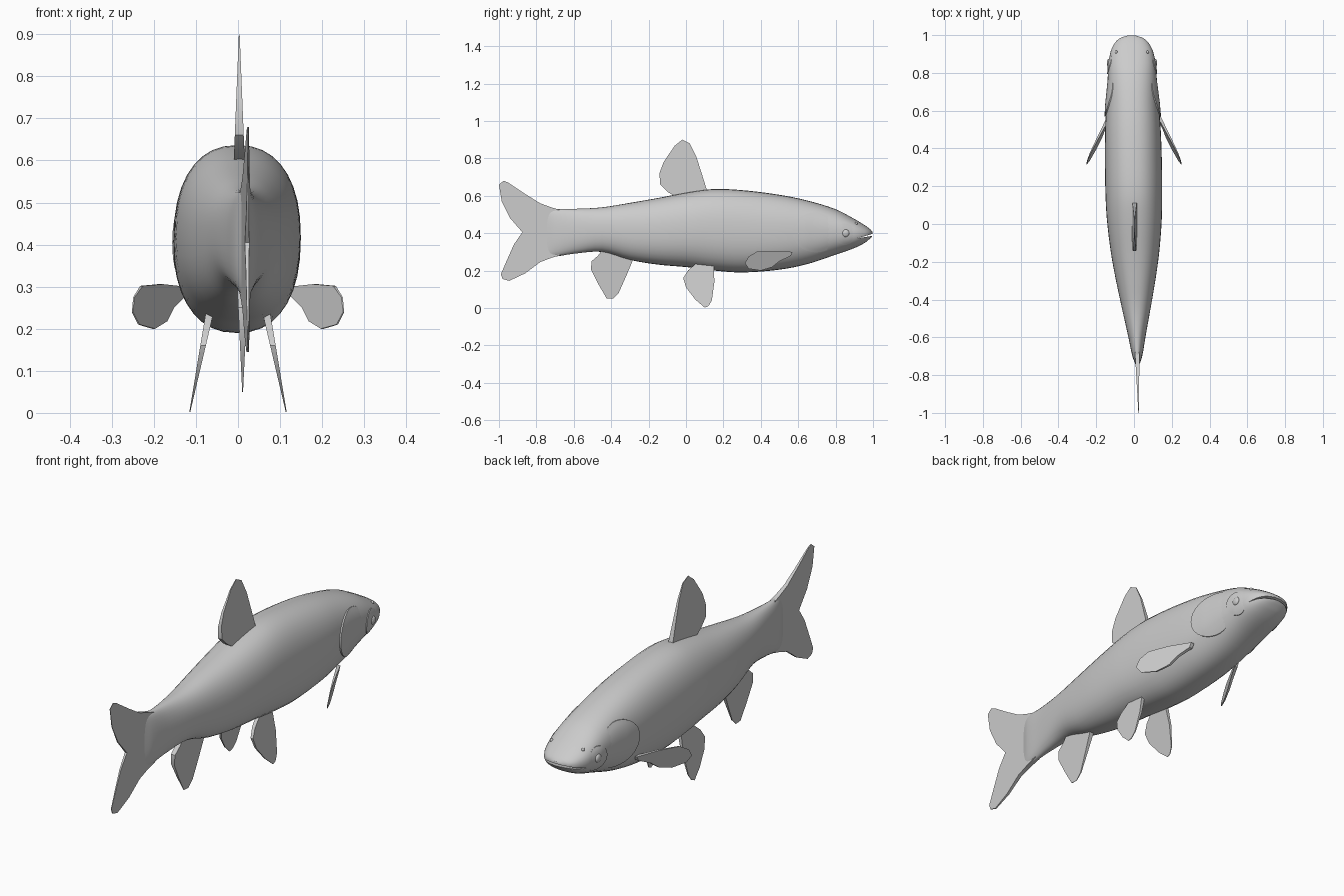
import bpy, bmesh, math
from mathutils import Vector

cube = bpy.data.objects.get("Cube")
if cube:
    bpy.data.objects.remove(cube, do_unlink=True)

grey = bpy.data.materials.new("plain grey")
grey.use_nodes = True
grey.diffuse_color = (0.6, 0.6, 0.6, 1)
grey.node_tree.nodes["Principled BSDF"].inputs["Base Color"].default_value = (0.6, 0.6, 0.6, 1)

# Body stations: y, top z, bottom z, half width
STATIONS = [
    (-0.75, 0.525, 0.275, 0.008), (-0.70, 0.53, 0.275, 0.026),
    (-0.60, 0.53, 0.29, 0.045), (-0.45, 0.538, 0.30, 0.075),
    (-0.30, 0.562, 0.257, 0.104), (-0.15, 0.588, 0.232, 0.128),
    (0.02, 0.62, 0.217, 0.145), (0.15, 0.636, 0.2, 0.15),
    (0.30, 0.63, 0.19, 0.151), (0.50, 0.605, 0.205, 0.147),
    (0.65, 0.574, 0.235, 0.137), (0.80, 0.528, 0.285, 0.128),
    (0.90, 0.476, 0.32, 0.116), (0.955, 0.443, 0.348, 0.092),
    (0.985, 0.421, 0.372, 0.06), (0.998, 0.407, 0.386, 0.02)]
POWER = 2.3
SIDES = 36


def bend(y):
    """Sideways drift of the spine."""
    return 0.022 * (0.1 - y) if y < 0.1 else -0.014 * (y - 0.1)


def section(y):
    """Top, bottom and half width at y, by smooth interpolation."""
    last = len(STATIONS) - 1
    y = min(max(y, STATIONS[0][0]), STATIONS[-1][0])
    i = max(k for k in range(last) if STATIONS[k][0] <= y)
    a, b = STATIONS[i], STATIONS[i + 1]
    p, q = STATIONS[max(i - 1, 0)], STATIONS[min(i + 2, last)]
    span = b[0] - a[0]
    t = (y - a[0]) / span
    out = []
    for c in (1, 2, 3):
        m = (b[c] - p[c]) / (b[0] - p[0]) * span
        n = (q[c] - a[c]) / (q[0] - a[0]) * span
        out.append((2*t**3 - 3*t*t + 1) * a[c] + (t**3 - 2*t*t + t) * m
                   + (3*t*t - 2*t**3) * b[c] + (t**3 - t*t) * n)
    return out


def skin_x(y, z):
    """Half width of the body at a point on its flank."""
    top, low, w = section(y)
    d = min(abs(2 * z - top - low) / (top - low), 1)
    return w * (1 - d ** POWER) ** (1 / POWER)


def finish(name, bm, angle=35):
    bmesh.ops.recalc_face_normals(bm, faces=bm.faces[:])
    mesh = bpy.data.meshes.new(name)
    bm.to_mesh(mesh)
    bm.free()
    mesh.materials.append(grey)
    obj = bpy.data.objects.new(name, mesh)
    bpy.context.collection.objects.link(obj)
    bpy.ops.object.select_all(action='DESELECT')
    obj.select_set(True)
    bpy.context.view_layer.objects.active = obj
    bpy.ops.object.shade_smooth_by_angle(angle=math.radians(angle))
    return obj


def bridge(bm, a, b):
    n = len(a)
    for i in range(n):
        bm.faces.new((a[i], a[(i + 1) % n], b[(i + 1) % n], b[i]))


def make_body():
    bm = bmesh.new()
    ys = [a[0] + (b[0] - a[0]) * k / 4
          for a, b in zip(STATIONS, STATIONS[1:]) for k in range(4)]
    rings = []
    for y in ys + [STATIONS[-1][0]]:
        top, low, w = section(y)
        ring = []
        for k in range(SIDES):
            c, s = (f(math.tau * k / SIDES) for f in (math.cos, math.sin))
            x = math.copysign(abs(c) ** (2 / POWER), c) * w
            z = math.copysign(abs(s) ** (2 / POWER), s) * (top - low) / 2
            ring.append(bm.verts.new((bend(y) + x, y, (top + low) / 2 + z)))
        rings.append(ring)
    for a, b in zip(rings, rings[1:]):
        bridge(bm, a, b)
    bm.faces.new(rings[0])
    bm.faces.new(rings[-1])
    return finish("body", bm)


def cut_mouth(body):
    """Carve a thin wedge between the jaws."""
    bm = bmesh.new()
    wedge = [(0.915, 0.372), (1.05, 0.412), (1.05, 0.395)]
    a, b = [[bm.verts.new((x, y, z)) for y, z in wedge] for x in (-0.3, 0.3)]
    bridge(bm, a, b)
    bm.faces.new(a)
    bm.faces.new(b)
    cutter = finish("mouth_cutter", bm)
    cutter.hide_render = True
    mod = body.modifiers.new("mouth", 'BOOLEAN')
    mod.operation = 'DIFFERENCE'
    mod.object = cutter
    bpy.context.view_layer.objects.active = body
    bpy.ops.object.modifier_apply(modifier=mod.name)
    bpy.data.objects.remove(cutter, do_unlink=True)


def fin(name, outline, place, thick):
    """Flat fin; place gives its mid-plane x, thick its half thickness."""
    bm = bmesh.new()
    sheets = [[bm.verts.new((place(y, z) + s * thick(y, z), y, z))
               for y, z in outline] for s in (-1, 1)]
    bridge(bm, *sheets)
    for sheet in sheets:
        bm.faces.new(sheet)
    return finish(name, bm)


def taper(value, root, tip, size):
    t = min(max((value - root) / (tip - root), 0), 1)
    return 0.001 + size * (1 - t)


def plate(name, side, cy, cz, ry, rz, lift):
    """Raised oval patch that follows the flank of the body."""
    bm = bmesh.new()
    count, steps = 32, 7
    rings = []
    for r in range(1, steps + 2):
        f = min(r / steps, 1)
        ring = []
        for k in range(count):
            a = math.tau * k / count
            y, z = cy + f * ry * math.cos(a), cz + f * rz * math.sin(a)
            up = lift(y) if r <= steps else -0.012
            ring.append(bm.verts.new((bend(y) + side * (skin_x(y, z) + up), y, z)))
        rings.append(ring)
    for a, b in zip(rings, rings[1:]):
        bridge(bm, a, b)
    bm.faces.new(rings[0])
    return finish(name, bm)


def ball(name, side, y, z, radius, depth):
    bm = bmesh.new()
    bmesh.ops.create_uvsphere(bm, u_segments=20, v_segments=12, radius=radius)
    bmesh.ops.scale(bm, vec=(depth, 1, 1), verts=bm.verts)
    bmesh.ops.translate(bm, vec=Vector((bend(y) + side * skin_x(y, z), y, z)), verts=bm.verts)
    return finish(name, bm)


cut_mouth(make_body())

# Fins on the centre line
fin("tail_fin", [
    (-0.66, 0.52), (-0.72, 0.538), (-0.78, 0.56), (-0.86, 0.61), (-0.95, 0.67),
    (-0.975, 0.68), (-1, 0.66), (-0.985, 0.57), (-0.94, 0.48), (-0.875, 0.405),
    (-0.92, 0.34), (-0.96, 0.25), (-0.99, 0.18), (-0.98, 0.155), (-0.945, 0.145),
    (-0.86, 0.185), (-0.78, 0.245), (-0.72, 0.268), (-0.66, 0.285)],
    lambda y, z: bend(y), lambda y, z: taper(y, -0.66, -1, 0.012))
fin("dorsal_fin", [
    (0.115, 0.62), (0.09, 0.7), (0.055, 0.81), (0.02, 0.88), (-0.02, 0.9),
    (-0.06, 0.868), (-0.12, 0.78), (-0.142, 0.72), (-0.138, 0.66),
    (-0.1, 0.622), (-0.05, 0.59), (0.05, 0.59)],
    lambda y, z: 0.003, lambda y, z: taper(z, 0.6, 0.9, 0.012))
fin("anal_fin", [
    (-0.28, 0.265), (-0.32, 0.17), (-0.36, 0.08), (-0.39, 0.05), (-0.425, 0.052),
    (-0.47, 0.13), (-0.508, 0.205), (-0.505, 0.25), (-0.47, 0.28), (-0.44, 0.32),
    (-0.32, 0.3)],
    lambda y, z: 0.011, lambda y, z: taper(z, 0.3, 0.05, 0.012))

# Paired parts
PELVIC = [(0.148, 0.23), (0.152, 0.14), (0.138, 0.04), (0.12, 0.01), (0.1, 0.002),
          (0.05, 0.045), (0, 0.11), (-0.015, 0.16), (0.01, 0.2), (0.05, 0.235)]
PECTORAL = [(0.57, 0.3), (0.47, 0.306), (0.38, 0.302), (0.335, 0.275), (0.315, 0.24),
            (0.335, 0.21), (0.4, 0.2), (0.46, 0.218), (0.5, 0.25), (0.56, 0.278)]
for side, label in ((1, "left"), (-1, "right")):
    fin(label + "_pelvic_fin", PELVIC,
        lambda y, z: side * (0.115 - 0.2 * z), lambda y, z: taper(z, 0.23, 0, 0.008))
    fin(label + "_pectoral_fin", PECTORAL,
        lambda y, z: side * (0.135 + 0.51 * (0.55 - y) + 0.18 * (z - 0.26)),
        lambda y, z: taper(y, 0.57, 0.31, 0.008))
    plate(label + "_gill_cover", side, 0.695, 0.405, 0.125, 0.108,
          lambda y: min(0.007, (0.79 - y) * 0.06 - 0.002))
    plate(label + "_cheek", side, 0.85, 0.395, 0.055, 0.058,
          lambda y: min(0.004, (0.885 - y) * 0.08))
    ball(label + "_eye", side, 0.853, 0.4, 0.02, 0.5)
    ball(label + "_nostril", side, 0.91, 0.452, 0.008, 0.9)
